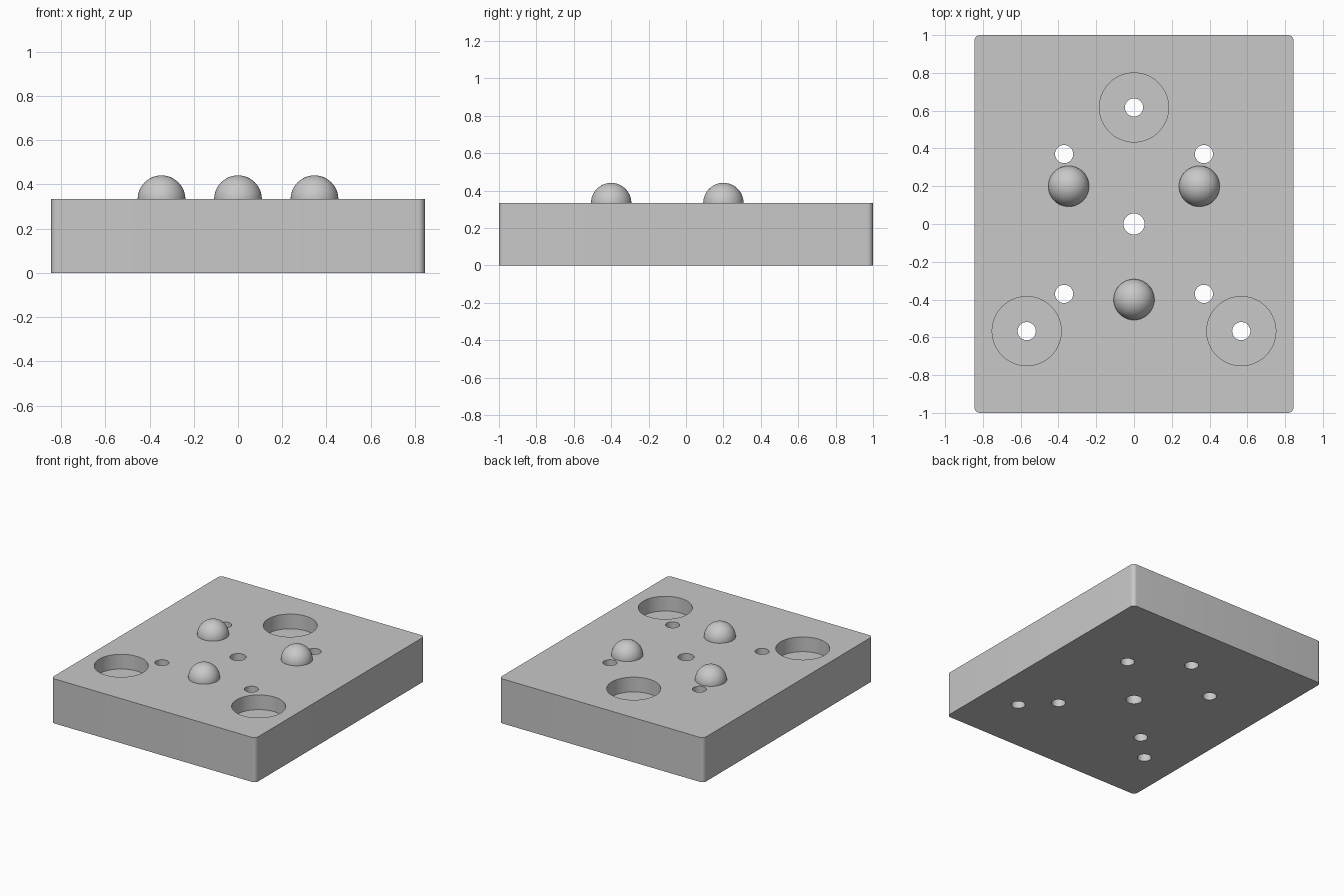
import bpy
import bmesh
from math import radians

if "Cube" in bpy.data.objects:
    bpy.data.objects.remove(bpy.data.objects["Cube"], do_unlink=True)

HALF_X, HALF_Y, HEIGHT = 0.845, 1.0, 0.333
CORNER = 0.03
BALL_R = 0.108
BORE_R, BORE_DEPTH = 0.183, 0.11
HOLE_R, CENTRE_R = 0.048, 0.056

grey = bpy.data.materials.new("plain grey")
grey.use_nodes = True
colour = (0.58, 0.58, 0.58, 1)
grey.diffuse_color = colour
grey.node_tree.nodes["Principled BSDF"].inputs["Base Color"].default_value = colour


def activate(obj):
    bpy.ops.object.select_all(action="DESELECT")
    obj.select_set(True)
    bpy.context.view_layer.objects.active = obj


def add_object(name, bm):
    mesh = bpy.data.meshes.new(name)
    bm.to_mesh(mesh)
    bm.free()
    obj = bpy.data.objects.new(name, mesh)
    bpy.context.collection.objects.link(obj)
    mesh.materials.append(grey)
    return obj


def drill(target, x, y, radius, bottom):
    """Cut a round hole from above the plate down to the given height."""
    top = HEIGHT + 0.1
    bpy.ops.mesh.primitive_cylinder_add(
        vertices=64, radius=radius, depth=top - bottom,
        location=(x, y, (top + bottom) / 2))
    cutter = bpy.context.object
    cutter.name = "hole_cutter"
    cutter.hide_render = True
    cutter.data.materials.append(grey)
    activate(target)
    cut = target.modifiers.new("hole", "BOOLEAN")
    cut.operation = "DIFFERENCE"
    cut.solver = "EXACT"
    cut.object = cutter
    bpy.ops.object.modifier_apply(modifier=cut.name)
    bpy.data.objects.remove(cutter, do_unlink=True)


# Plate with rounded vertical corners
bm = bmesh.new()
bmesh.ops.create_cube(bm, size=1)
for v in bm.verts:
    v.co = (v.co.x * 2 * HALF_X, v.co.y * 2 * HALF_Y, (v.co.z + 0.5) * HEIGHT)
uprights = [e for e in bm.edges
            if abs(e.verts[0].co.z - e.verts[1].co.z) > 0.1]
bmesh.ops.bevel(bm, geom=uprights, offset=CORNER, segments=8,
                profile=0.5, affect="EDGES")
plate = add_object("base_plate", bm)

# Counterbored screw holes
for x, y in [(0, 0.617), (-0.568, -0.567), (0.568, -0.567)]:
    drill(plate, x, y, BORE_R, HEIGHT - BORE_DEPTH)
    drill(plate, x, y, HOLE_R, -0.1)

# Plain through holes around a larger central one
for x in (-0.37, 0.37):
    for y in (-0.37, 0.37):
        drill(plate, x, y, HOLE_R, -0.1)
drill(plate, 0, 0, CENTRE_R, -0.1)
activate(plate)
bpy.ops.object.shade_smooth_by_angle(angle=radians(30))

# Three half-sunk locating balls
for name, x, y in [("front_ball", 0, -0.4), ("right_ball", -0.346, 0.2),
                   ("left_ball", 0.346, 0.2)]:
    bm = bmesh.new()
    bmesh.ops.create_uvsphere(bm, u_segments=48, v_segments=24, radius=BALL_R)
    ball = add_object(name, bm)
    ball.location = (x, y, HEIGHT)
    activate(ball)
    bpy.ops.object.shade_smooth()
